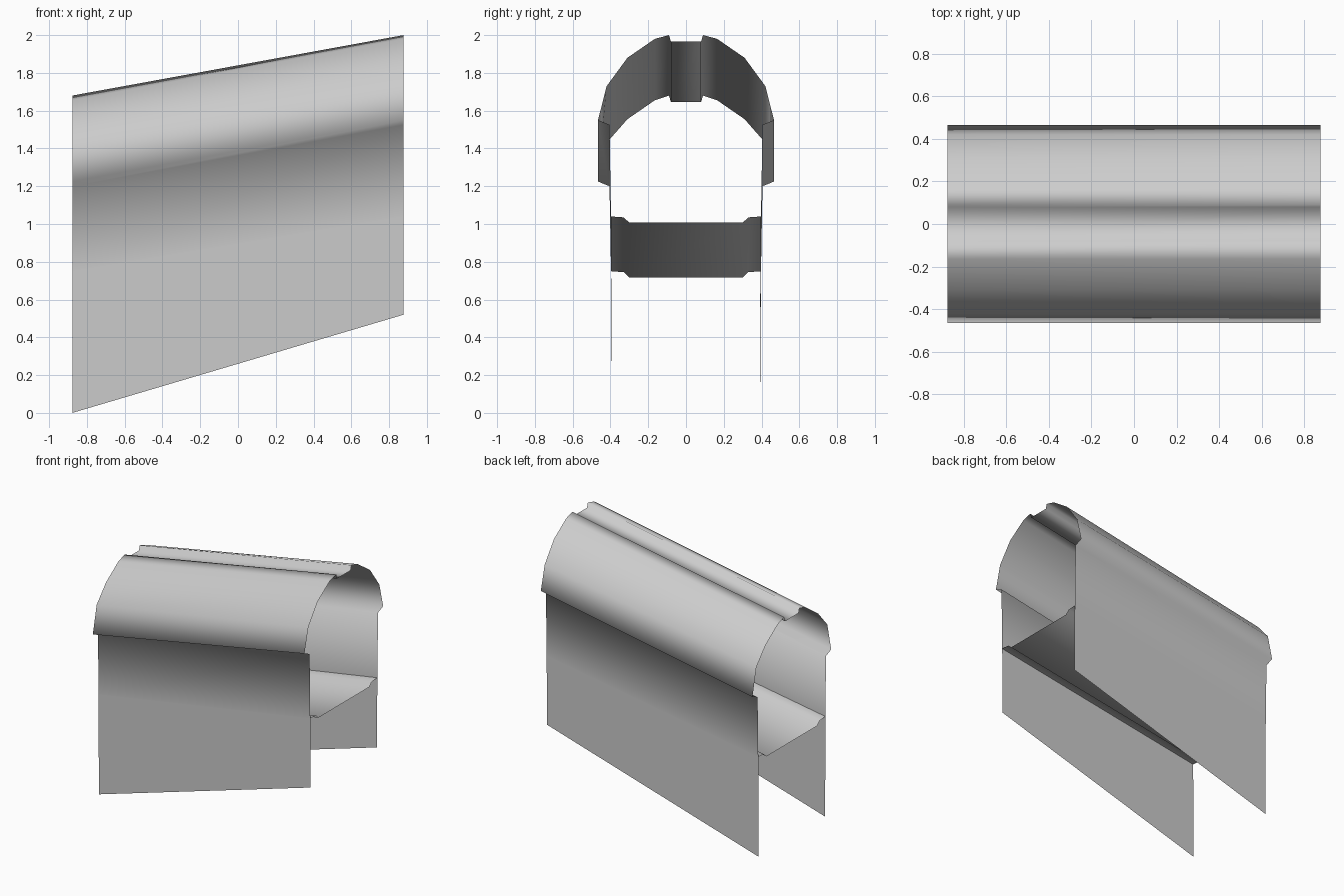
import bpy

cube = bpy.data.objects.get("Cube")
if cube:
    bpy.data.objects.remove(cube, do_unlink=True)

# Single grey material
grey = bpy.data.materials.new("light_grey")
grey.use_nodes = True
colour = (0.6, 0.6, 0.6, 1)
grey.diffuse_color = colour
grey.node_tree.nodes["Principled BSDF"].inputs["Base Color"].default_value = colour

HALF = 0.877  # half length along x


def mirrored(half):
    """Mirror a half profile of (y, low z, high z) points across y = 0."""
    return half + [(-y, a, b) for y, a, b in reversed(half)]


def sloped_sheet(name, profile, smooth=True):
    """Sweep a profile from its low end (-x) to its high end (+x)."""
    n = len(profile)
    verts = [(-HALF, y, low) for y, low, high in profile]
    verts += [(HALF, y, high) for y, low, high in profile]
    faces = [(i, i + 1, n + i + 1, n + i) for i in range(n - 1)]
    mesh = bpy.data.meshes.new(name)
    mesh.from_pydata(verts, [], faces)
    mesh.polygons.foreach_set("use_smooth", [smooth] * len(faces))
    mesh.materials.append(grey)
    mesh.update()
    obj = bpy.data.objects.new(name, mesh)
    bpy.context.collection.objects.link(obj)
    return obj


# Upper walls, overhanging eaves, curved roof and ridge groove
sloped_sheet("roof_and_walls", mirrored([
    (-0.397, 0.75, 1.04), (-0.405, 1.20, 1.525), (-0.466, 1.225, 1.55),
    (-0.42, 1.43, 1.73), (-0.31, 1.555, 1.88), (-0.165, 1.655, 1.98),
    (-0.09, 1.68, 2.0), (-0.08, 1.645, 1.965)]))

# Sunken floor with raised edges
sloped_sheet("floor", mirrored([
    (-0.397, 0.75, 1.04), (-0.33, 0.745, 1.035), (-0.30, 0.717, 1.007)]))

# Flat skirts below the floor
sloped_sheet("front_skirt", [(-0.395, 0, 0.52), (-0.397, 0.75, 1.04)], False)
sloped_sheet("back_skirt", [(0.397, 0.75, 1.04), (0.392, 0, 0.52)], False)
